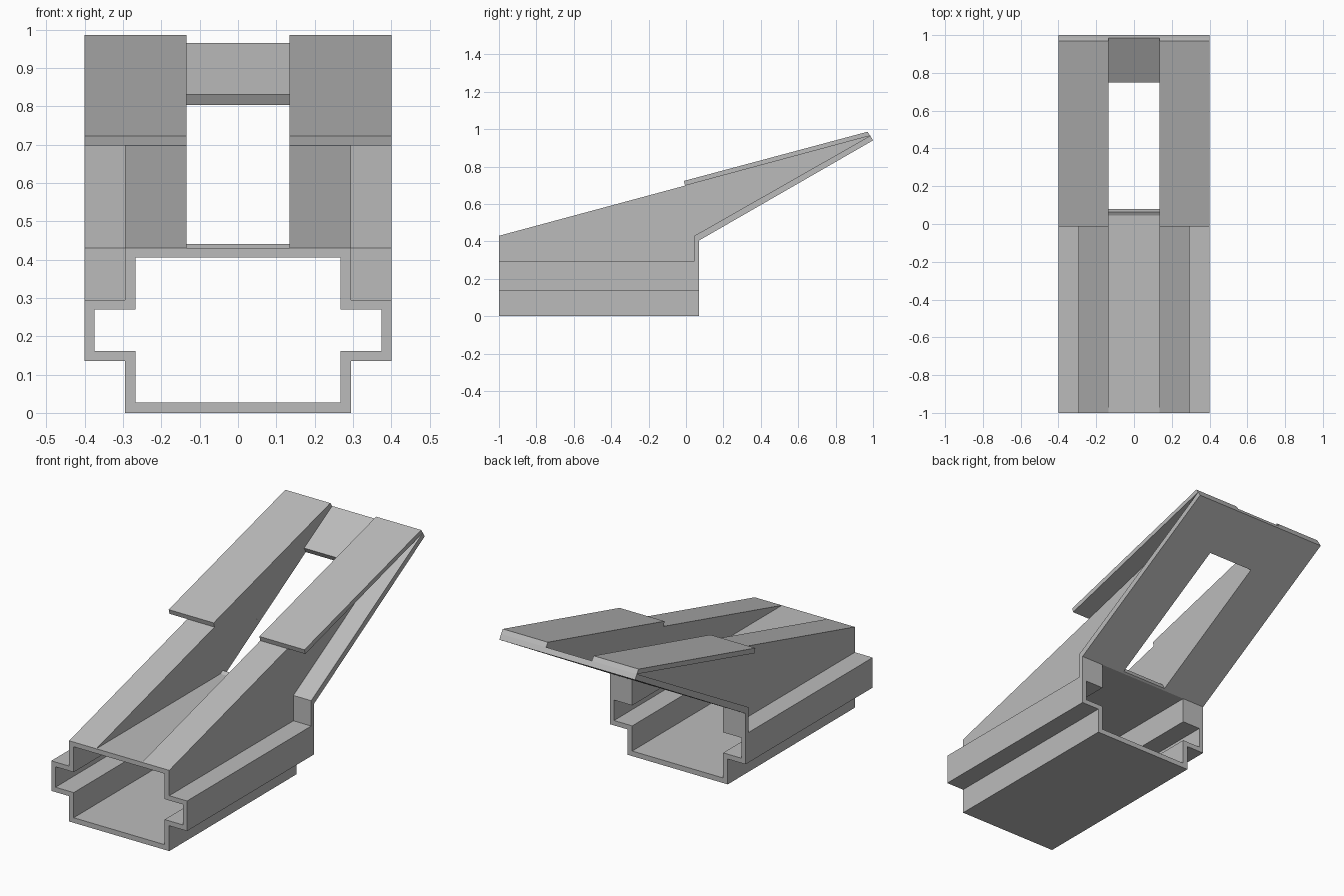
import bpy
import bmesh

cube = bpy.data.objects.get("Cube")
if cube:
    bpy.data.objects.remove(cube, do_unlink=True)

grey = bpy.data.materials.new("plain_grey")
grey.use_nodes = True
colour = (0.5, 0.5, 0.5, 1)
grey.diffuse_color = colour
grey.node_tree.nodes["Principled BSDF"].inputs["Base Color"].default_value = colour


def finish(name, bm):
    bmesh.ops.recalc_face_normals(bm, faces=bm.faces)
    mesh = bpy.data.meshes.new(name)
    bm.to_mesh(mesh)
    bm.free()
    mesh.materials.append(grey)
    obj = bpy.data.objects.new(name, mesh)
    bpy.context.collection.objects.link(obj)
    return obj


def side_prism(name, profile, x0, x1):
    """Extrude a (y, z) side profile from x0 to x1."""
    bm = bmesh.new()
    face = bm.faces.new([bm.verts.new((x0, y, z)) for y, z in profile])
    out = bmesh.ops.extrude_face_region(bm, geom=[face])
    moved = [v for v in out["geom"] if isinstance(v, bmesh.types.BMVert)]
    bmesh.ops.translate(bm, verts=moved, vec=(x1 - x0, 0, 0))
    return finish(name, bm)


def cross_outline(body, wing, levels):
    """Stepped outline: narrow body with a wider middle band."""
    bottom, low, high, top = levels
    half = [(body, bottom), (body, low), (wing, low),
            (wing, high), (body, high), (body, top)]
    return half + [(-x, z) for x, z in reversed(half)]


# Hollow stepped sleeve, open at both ends
FRONT, BACK = -1.0, 0.07
outer = cross_outline(0.295, 0.4, (0, 0.135, 0.295, 0.43))
inner = cross_outline(0.268, 0.375, (0.027, 0.161, 0.27, 0.405))
bm = bmesh.new()
rings = [[bm.verts.new((x, y, z)) for x, z in outline]
         for y in (FRONT, BACK) for outline in (outer, inner)]
count = len(outer)
for a, b in ((0, 1), (1, 3), (3, 2), (2, 0)):
    for i in range(count):
        j = (i + 1) % count
        bm.faces.new((rings[a][i], rings[a][j], rings[b][j], rings[b][i]))
finish("sleeve", bm)

# Sloping back plate with a rectangular slot cut square to its surface
plate = side_prism("back_plate",
                   [(0.045, 0.43), (0.07, 0.405), (1, 0.94), (0.985, 0.965)],
                   -0.4, 0.4)
cutter = side_prism("slot_cutter",
                    [(0.095, 0.384), (0.05, 0.467), (0.735, 0.857), (0.78, 0.774)],
                    -0.135, 0.135)
cutter.hide_render = True
slot = plate.modifiers.new("slot", "BOOLEAN")
slot.operation = "DIFFERENCE"
slot.solver = "EXACT"
slot.object = cutter
bpy.context.view_layer.objects.active = plate
bpy.ops.object.modifier_apply(modifier=slot.name)
bpy.data.objects.remove(cutter, do_unlink=True)

# Mirrored wedges, sight rails and rear flanges
for side, s in (("left", 1), ("right", -1)):
    side_prism(side + "_wedge",
               [(-1, 0.43), (0.045, 0.43), (0.985, 0.965)],
               s * 0.135, s * 0.295)
    side_prism(side + "_top_rail",
               [(-0.005, 0.698), (-0.012, 0.723), (0.97, 0.986), (0.985, 0.965)],
               s * 0.135, s * 0.4)
    side_prism(side + "_rear_flange",
               [(0.045, 0.295), (0.07, 0.295), (0.07, 0.43), (0.045, 0.43)],
               s * 0.295, s * 0.4)
